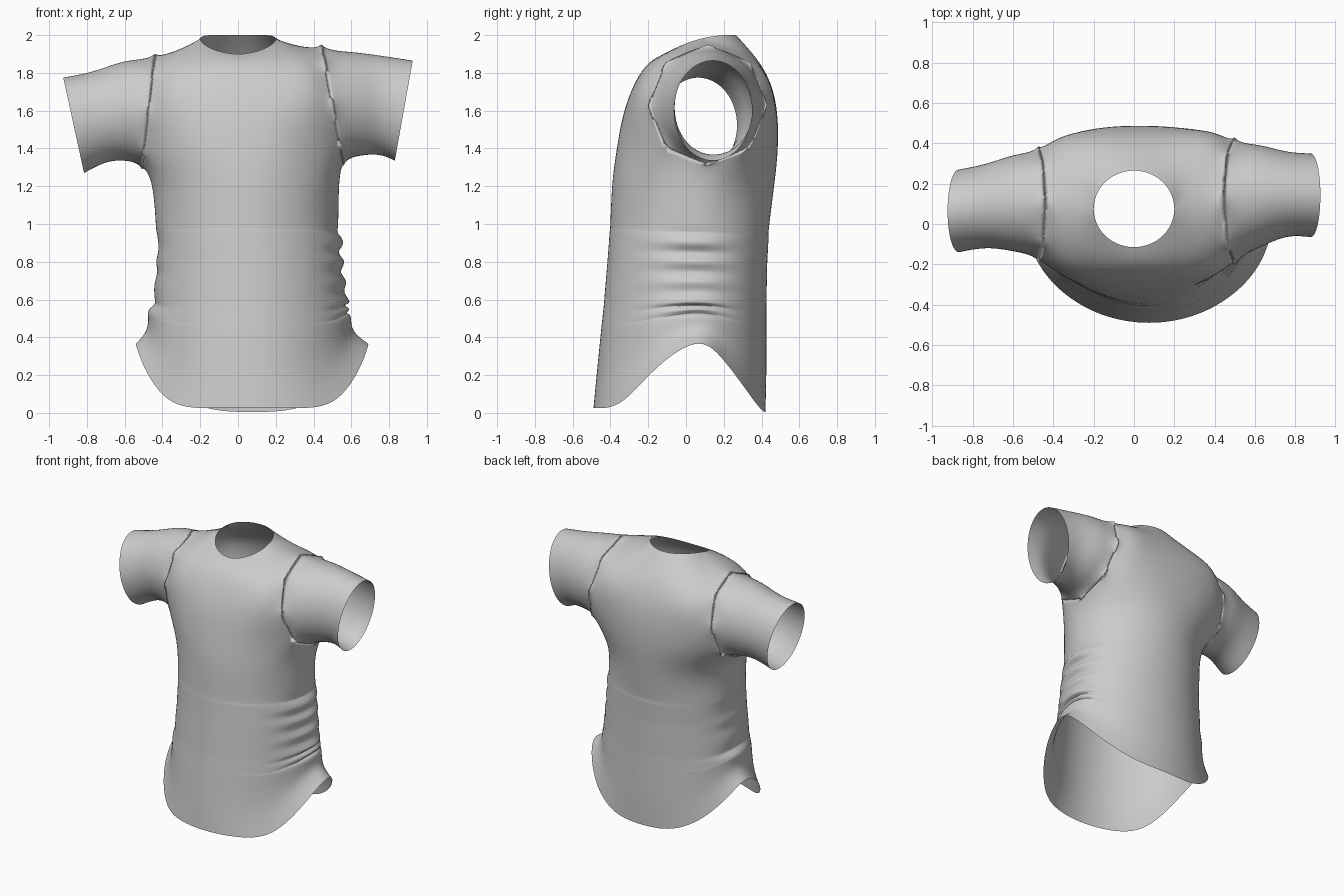
import bpy, bmesh, math, random
from mathutils import Vector

random.seed(4)
cube = bpy.data.objects.get("Cube")
if cube:
    bpy.data.objects.remove(cube)

N = 16  # columns round the body: 0 left side, 4 back, 8 right side, 12 front
bm = bmesh.new()


def vert(x, y, z):
    return bm.verts.new((x, y, z))


def angle(k):
    return 2 * math.pi * k / N


def quad(*verts):
    bm.faces.new(verts)


# Body tube: height, side lift, right edge, left edge, front depth, back depth
profile = [
    (0.015, 0.35, -0.54, 0.69, -0.49, 0.42),
    (0.22, 0.22, -0.485, 0.61, -0.47, 0.425),
    (0.42, 0.09, -0.47, 0.59, -0.45, 0.425),
    (0.56, 0.03, -0.455, 0.575, -0.435, 0.425),
    (0.80, 0.00, -0.44, 0.555, -0.415, 0.43),
    (1.00, 0.00, -0.435, 0.53, -0.40, 0.44),
    (1.20, 0.00, -0.455, 0.535, -0.39, 0.465),
]


def body_ring(z, lift, right, left, front, back, crumple):
    ring = []
    mid_x, mid_y = (left + right) / 2, 0.05
    folds = {0: crumple, 8: crumple * random.choice((-1, 1))}
    for k in range(N):
        c, s = math.cos(angle(k)), math.sin(angle(k))
        depth = back - mid_y if s > 0 else mid_y - front
        power = 3 if s > 0 else 6
        side = folds[0] if c > 0 else folds[8]
        reach = (left - right) / 2 + side * abs(c) ** 10
        ring.append(vert(mid_x + reach * c, mid_y + depth * s,
                         z + lift * abs(c) ** power - 0.01 * s))
    return ring


rings = []
for i, (low, high) in enumerate(zip(profile, profile[1:])):
    steps = 4 if 2 <= i <= 4 else 1  # crumpled rows at the waist
    for n in range(steps):
        row = [a + (b - a) * n / steps for a, b in zip(low, high)]
        fold = (-1) ** n * random.uniform(0.005, 0.018) if steps > 1 else 0
        rings.append(body_ring(*row, fold))
rings.append(body_ring(*profile[-1], 0))

# Sleeves: x at bottom, x at top, front, back, bottom, top
left_sleeve = [
    (0.56, 0.44, -0.20, 0.43, 1.31, 1.95),
    (0.65, 0.60, -0.115, 0.39, 1.362, 1.91),
    (0.75, 0.76, -0.065, 0.36, 1.365, 1.89),
    (0.83, 0.925, -0.065, 0.35, 1.335, 1.865),
]
right_sleeve = [
    (-0.51, -0.44, -0.185, 0.385, 1.29, 1.90),
    (-0.60, -0.60, -0.135, 0.34, 1.335, 1.86),
    (-0.70, -0.76, -0.12, 0.30, 1.325, 1.81),
    (-0.815, -0.925, -0.14, 0.27, 1.27, 1.775),
]


def sleeve_ring(x_low, x_high, front, back, bottom, top):
    ring = []
    for j in range(8):  # from the bottom round by the back
        a = math.pi * j / 4
        up, out = -math.cos(a), math.sin(a)
        ring.append(vert((x_low + x_high) / 2 + (x_high - x_low) / 2 * up,
                         (front + back) / 2 + (back - front) / 2 * out,
                         (bottom + top) / 2 + (top - bottom) / 2 * up))
    return ring


def sleeve(rows):
    tube = [sleeve_ring(*row) for row in rows]
    for a, b in zip(tube, tube[1:]):
        for j in range(8):
            m = (j + 1) % 8
            if rows[0][0] > 0:
                quad(a[j], b[j], b[m], a[m])
            else:
                quad(a[j], a[m], b[m], b[j])
    return tube[0]


left_joint = sleeve(left_sleeve)
right_joint = sleeve(right_sleeve)

# Yoke rows span between the two sleeve joints, on the back and the front
yoke = [{}, {}, {}, {}]
yoke[0].update({0: left_joint[0], 8: right_joint[0]})
for r in range(3):
    yoke[r].update({1: left_joint[r + 1], 7: right_joint[r + 1],
                    15: left_joint[7 - r], 9: right_joint[7 - r]})
centres = [(1.40, -0.365, 0.485), (1.62, -0.32, 0.478), (1.82, -0.225, 0.41)]
for r, (z, front, back) in enumerate(centres):
    for first, y in ((2, back), (10, front)):
        for k in range(first, first + 5):
            t = math.cos(angle(k)) / math.cos(angle(1))
            ends = (1, 7) if first == 2 else (15, 9)
            end = yoke[r][ends[0] if t > 0 else ends[1]].co
            w = abs(t) ** 2.5
            yoke[r][k] = vert(end.x * abs(t) + 0.02 * (1 - abs(t)),
                              y + (end.y - y) * w, z + (end.z - z) * w)

# Neck opening and shoulder seams
top = yoke[3]
top.update({1: left_joint[4], 15: left_joint[4],
            7: right_joint[4], 9: right_joint[4]})
for n, k in enumerate((2, 3, 4, 5, 6, 11, 12, 13)):
    a = math.pi * n / 4
    c, s = math.cos(a), math.sin(a)
    top[k] = vert(0.2 * c, 0.075 + 0.19 * s, 1.95 + 0.05 * s + 0.03 * c * c)
top[14], top[10] = top[2], top[6]

# Skin the body and the yoke
rings.append([yoke[0][k] for k in range(N)])
for a, b in zip(rings, rings[1:]):
    for k in range(N):
        m = (k + 1) % N
        quad(a[k], a[m], b[m], b[k])
for a, b in zip(yoke, yoke[1:]):
    for k in [*range(1, 7), *range(9, 15)]:
        quad(a[k], a[k + 1], b[k + 1], b[k])

bm.verts.index_update()
mesh = bpy.data.meshes.new("shirt")
bm.to_mesh(mesh)
bm.free()
shirt = bpy.data.objects.new("shirt", mesh)
bpy.context.collection.objects.link(shirt)
for face in mesh.polygons:
    face.use_smooth = True

# Smooth cloth, with the cage corrected so the surface meets its points
soft = shirt.modifiers.new("smooth_cloth", 'SUBSURF')
soft.levels = 1
goal = [v.co.copy() for v in mesh.vertices]
for _ in range(8):
    shirt.update_tag()
    bpy.context.view_layer.update()
    result = shirt.evaluated_get(bpy.context.evaluated_depsgraph_get())
    shape = result.to_mesh()
    shift = [g - shape.vertices[i].co for i, g in enumerate(goal)]
    result.to_mesh_clear()
    for v, d in zip(mesh.vertices, shift):
        v.co += Vector(d) * 0.9
    mesh.update()
soft.levels = soft.render_levels = 3

# Plain cloth colour
cloth = bpy.data.materials.new("light_grey_cloth")
cloth.use_nodes = True
grey = (0.6, 0.6, 0.6, 1)
cloth.diffuse_color = grey
cloth.node_tree.nodes["Principled BSDF"].inputs["Base Color"].default_value = grey
mesh.materials.append(cloth)
